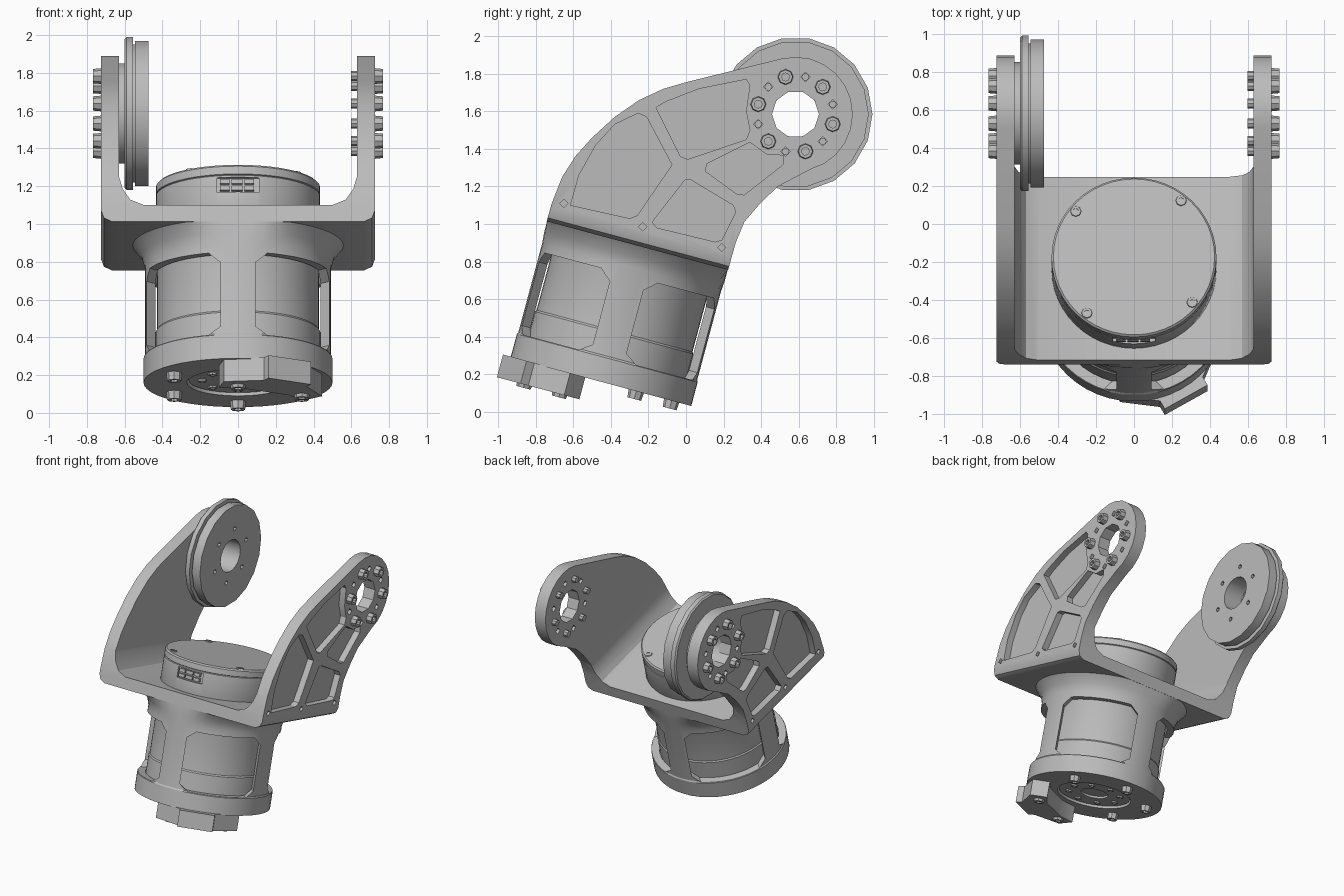
import bpy, bmesh
from math import radians, sin, cos, pi
from mathutils import Matrix, Vector

if "Cube" in bpy.data.objects:
    bpy.data.objects.remove(bpy.data.objects["Cube"])

grey = bpy.data.materials.new("machined grey")
grey.use_nodes = True
grey.diffuse_color = (0.5, 0.5, 0.5, 1)
grey.node_tree.nodes["Principled BSDF"].inputs["Base Color"].default_value = grey.diffuse_color

# Frames: tilted joint axis, extrusion along x, and the arm hub
FRAME = Matrix.Translation((0, -0.453, 0.16)) @ Matrix.Rotation(radians(-15), 4, "X")
ALONG_X = Matrix(((0, 0, 1, 0), (1, 0, 0, 0), (0, 1, 0, 0), (0, 0, 0, 1)))
ALONG_Y = Matrix(((1, 0, 0, 0), (0, 0, 1, 0), (0, 1, 0, 0), (0, 0, 0, 1)))
HUB_Y, HUB_Z = 0.583, 1.585
HUB = Matrix.Translation((0, HUB_Y, HUB_Z)) @ ALONG_X
FLIP_X = Matrix.Scale(-1, 4, (1, 0, 0))
BOTH = (Matrix.Identity(4), FLIP_X)


def polar(r, deg):
    return r * cos(radians(deg)), r * sin(radians(deg))


def at(x, y, z=0):
    return Matrix.Translation((x, y, z))


def prism(bm, pts, low, high, m):
    rings = [[bm.verts.new(m @ Vector((a, b, h))) for a, b in pts] for h in (low, high)]
    for ring in rings:
        bm.faces.new(ring)
    n = len(pts)
    for i in range(n):
        j = (i + 1) % n
        bm.faces.new((rings[0][i], rings[0][j], rings[1][j], rings[1][i]))


def lathe(bm, profile, n, m=Matrix.Identity(4)):
    """Closed profile of (radius, height) turned about the z axis of m."""
    rings = [[bm.verts.new(m @ Vector((*polar(r, 360 * k / n), h))) for k in range(n)]
             for r, h in profile]
    for a, b in zip(rings, rings[1:] + rings[:1]):
        for k in range(n):
            j = (k + 1) % n
            bm.faces.new((a[k], a[j], b[j], b[k]))


def circle(r, n, x=0, y=0):
    return [(x + r * cos(2 * pi * k / n), y + r * sin(2 * pi * k / n)) for k in range(n)]


def bolt(bm, r, height, m):
    s, d = r * 0.5, height * 0.5
    lathe(bm, [(0, 0), (r, 0), (r * 0.9, height), (s, height), (s, d), (0, d)], 8, m)


def finish(name, bm, cutter=None, operation="DIFFERENCE"):
    bmesh.ops.remove_doubles(bm, verts=bm.verts, dist=1e-5)
    bmesh.ops.dissolve_degenerate(bm, edges=bm.edges, dist=1e-5)
    bmesh.ops.recalc_face_normals(bm, faces=bm.faces)
    mesh = bpy.data.meshes.new(name)
    bm.to_mesh(mesh)
    bm.free()
    mesh.materials.append(grey)
    ob = bpy.data.objects.new(name, mesh)
    bpy.context.collection.objects.link(ob)
    if cutter:
        cutter.hide_render = True
        mod = ob.modifiers.new("cut", "BOOLEAN")
        mod.operation, mod.solver, mod.object = operation, "EXACT", cutter
        bpy.context.view_layer.objects.active = ob
        bpy.ops.object.modifier_apply(modifier=mod.name)
        bpy.data.objects.remove(cutter)
    ob.data.shade_smooth()
    ob.data.set_sharp_from_angle(angle=radians(30))
    return ob


def recut(ob, cutter):
    bm = bmesh.new()
    bm.from_mesh(ob.data)
    name = ob.name
    bpy.data.objects.remove(ob)
    return finish(name, bm, cutter)


# Fork: U section along the joint, trimmed to the arm silhouette
half = [(0.67, 0.75), (0.71, 0.77), (0.725, 0.81), (0.725, 2.6), (0.63, 2.6),
        (0.63, 1), (0.61, 0.93), (0.57, 0.87), (0.5, 0.84)]
bm = bmesh.new()
prism(bm, half + [(-x, v) for x, v in reversed(half)], -0.5, 2, FRAME @ ALONG_Y)
outline = [(-0.742, 1.014), (-0.715, 1.11), (-0.66, 1.25), (-0.59, 1.36), (-0.5, 1.46),
           (-0.38, 1.57), (-0.25, 1.66), (-0.12, 1.72), (0, 1.755)]
tip = [polar(0.305, a) for a in range(105, -76, -15)]
outline += [(HUB_Y + a, HUB_Z + b) for a, b in tip]
outline += [(0.49, 1.2), (0.4, 1.115), (0.31, 1.01), (0.265, 0.9), (0.224, 0.755)]
trim = bmesh.new()
prism(trim, outline, -1, 1, ALONG_X)
fork = finish("fork_bracket", bm, finish("arm_trim", trim), "INTERSECT")

# Pockets and holes in both arms
pockets = [
    [(-0.615, 1.1), (-0.57, 1.26), (-0.48, 1.42), (-0.38, 1.53), (-0.255, 1.59), (-0.21, 1.57),
     (-0.075, 1.315), (-0.26, 1.045), (-0.3, 1.03)],
    [(-0.16, 1.62), (-0.11, 1.65), (0.07, 1.72), (0.32, 1.77), (0.34, 1.74), (0.32, 1.6),
     (0.34, 1.5), (0.32, 1.45), (0.01, 1.345), (-0.03, 1.36)],
    [(0.11, 1.32), (0.34, 1.435), (0.43, 1.37), (0.52, 1.365), (0.515, 1.315), (0.31, 1.155),
     (0.27, 1.16), (0.105, 1.28)],
    [(-0.18, 1.01), (-0.005, 1.235), (0.025, 1.235), (0.25, 1.1), (0.265, 1.065), (0.19, 0.915),
     (0.155, 0.905), (-0.155, 0.98)],
]
cut = bmesh.new()
for side in BOTH:
    for pts in pockets:
        prism(cut, pts, 0.675, 0.8, side @ ALONG_X)
    prism(cut, circle(0.125, 10), 0.6, 0.8, side @ HUB)
    for k in range(6):
        prism(cut, circle(0.025, 4, *polar(0.205, 75 + 60 * k)), 0.6, 0.8, side @ HUB)
    for y, z in ((-0.65, 1.11), (-0.23, 0.985), (0.19, 0.875)):
        prism(cut, circle(0.022, 4, y, z), 0.69, 0.8, side @ ALONG_X)
recut(fork, finish("arm_cutters", cut))

# Arm bolts outside both arms, short ends inside the left arm
bm = bmesh.new()
for k in range(6):
    x, y = polar(0.205, 45 + 60 * k)
    for side in BOTH:
        bolt(bm, 0.042, 0.045, side @ HUB @ at(x, y, 0.722))
    prism(bm, circle(0.026, 8, x, y), 0.598, 0.64, HUB)
finish("arm_bolts", bm)

# Output disc inside the right arm
bm = bmesh.new()
lathe(bm, [(0.125, -0.635), (0.27, -0.635), (0.27, -0.6), (0.4, -0.6), (0.41, -0.59),
           (0.41, -0.555), (0.37, -0.555), (0.37, -0.545), (0.39, -0.545), (0.39, -0.475),
           (0.125, -0.475)], 18, HUB)
cut = bmesh.new()
for k in range(6):
    prism(cut, circle(0.018, 6, *polar(0.205, 15 + 60 * k)), -0.53, -0.4, HUB)
finish("output_disc", bm, finish("disc_holes", cut))

# Housing sleeve with flared top and four windows
bm = bmesh.new()
lathe(bm, [(0.27, 0), (0.5, 0), (0.5, 0.13), (0.493, 0.14), (0.493, 0.63), (0.51, 0.69),
           (0.56, 0.752), (0.44, 0.752), (0.44, 0.1), (0.27, 0.1)], 48)
for v in bm.verts:
    v.co.y = max(-0.498, min(0.498, v.co.y))
bm.transform(FRAME)
corner = [(0.276, 0.18), (0.276, 0.53), (0.22, 0.585)]
window = [(0.22, 0.135)] + corner
window += [(-a, b) for a, b in reversed(window)]
cut = bmesh.new()
for k in range(4):
    prism(cut, window, 0.3, 0.7, FRAME @ Matrix.Rotation(radians(45 + 90 * k), 4, "Z") @ ALONG_X)
finish("housing_sleeve", bm, finish("window_cutters", cut))

# Motor core and round cap, with a socket recess in front
bm = bmesh.new()
lathe(bm, [(0, 0.09), (0.437, 0.09), (0.437, 0.27), (0.43, 0.28), (0.43, 0.8), (0.435, 0.81),
           (0.435, 1.02), (0.429, 1.024), (0.435, 1.028), (0.435, 1.07), (0.425, 1.08),
           (0, 1.08)], 48, FRAME)
cut = bmesh.new()
box = [(-0.11, 0.93), (0.11, 0.93), (0.11, 1.01), (-0.11, 1.01)]
prism(cut, box, -0.5, -0.405, FRAME @ ALONG_Y)
finish("motor_core", bm, finish("socket_cutter", cut))
bm = bmesh.new()
for x, w in ((-0.07, 0.025), (-0.005, 0.03), (0.06, 0.025)):
    for low in (0.94, 0.977):
        prism(bm, [(x - w, low), (x + w, low), (x + w, low + 0.025), (x - w, low + 0.025)],
              -0.428, -0.39, FRAME @ ALONG_Y)
finish("socket_pins", bm)

# Cap screws
bm = bmesh.new()
for k in range(4):
    bolt(bm, 0.03, 0.008, FRAME @ at(*polar(0.395, 51 + 90 * k), 1.078))
finish("cap_screws", bm)

# Underside hub with small screws
DOWN = FRAME @ Matrix.Scale(-1, 4, (0, 0, 1))
bm = bmesh.new()
lathe(bm, [(0, -0.1), (0.262, -0.1), (0.262, -0.015), (0.1, -0.015), (0.1, -0.03),
           (0, -0.03)], 32, DOWN)
for k in range(8):
    bolt(bm, 0.025, 0.012, DOWN @ at(*polar(0.19, 45 * k), -0.016))
finish("bottom_hub", bm)

# Clamp block under the flange, reaching past its rim
side = [(0.13, 0.55), (0.13, 0.5), (0.3, 0.37), (0.26, 0.25), (0.13, 0.3)]
bm = bmesh.new()
prism(bm, side + [(-a, b) for a, b in reversed(side)], -0.005, 0.12,
      DOWN @ Matrix.Rotation(radians(-150), 4, "Z"))
finish("clamp_block", bm)

# Flange bolts, two of them seated on the clamp block
bm = bmesh.new()
for k in range(6):
    angle = 30 + 60 * k
    seat = 0.118 if angle in (270, 330) else -0.002
    bolt(bm, 0.042, 0.045 if seat < 0 else 0.02, DOWN @ at(*polar(0.39, angle), seat))
finish("flange_bolts", bm)
